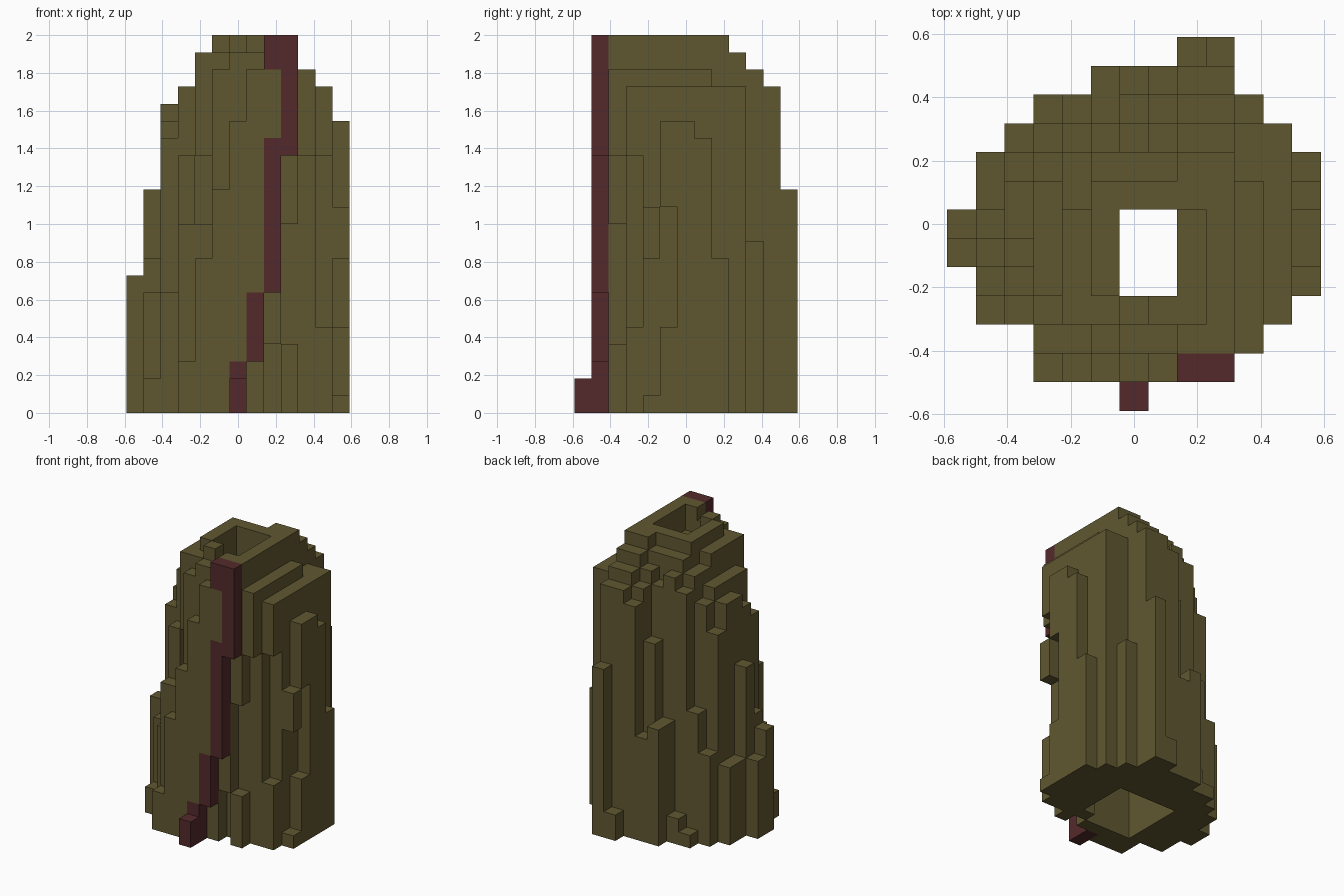
import bpy, bmesh

if "Cube" in bpy.data.objects:
    bpy.data.objects.remove(bpy.data.objects["Cube"])

U = 1 / 11            # block size: 13 x 13 x 22 blocks


def material(name, col):
    m = bpy.data.materials.new(name)
    m.diffuse_color = (*col, 1)
    m.use_nodes = True
    m.node_tree.nodes["Principled BSDF"].inputs["Base Color"].default_value = m.diffuse_color
    return m


def cells(boxes):
    """Blocks in boxes given as inclusive x, inclusive y, half-open z."""
    return {(x, y, z) for x0, x1, y0, y1, z0, z1 in boxes
            for x in range(x0, x1 + 1) for y in range(y0, y1 + 1)
            for z in range(z0, z1)}


def build(name, solid, everything, mat):
    """Mesh only the exposed block faces."""
    bm = bmesh.new()
    cache = {}

    def vert(p):
        if p not in cache:
            cache[p] = bm.verts.new(((p[0] - 6.5) * U, (p[1] - 6.5) * U, p[2] * U))
        return cache[p]

    for c in sorted(solid):
        for axis in range(3):
            for side in (0, 1):
                n = list(c)
                n[axis] += 2 * side - 1
                if tuple(n) in everything:
                    continue
                quad = []
                for a, b in ((0, 0), (1, 0), (1, 1), (0, 1)):
                    p = list(c)
                    p[axis] += side
                    p[(axis + 1) % 3] += a
                    p[(axis + 2) % 3] += b
                    quad.append(vert(tuple(p)))
                bm.faces.new(quad if side else quad[::-1])
    me = bpy.data.meshes.new(name)
    bm.to_mesh(me)
    bm.free()
    me.materials.append(mat)
    ob = bpy.data.objects.new(name, me)
    bpy.context.collection.objects.link(ob)


# main tower with stepped shoulders
core = [(5, 9, 3, 7, 0, 22), (5, 7, 8, 8, 0, 21), (8, 9, 8, 8, 0, 22),
        (6, 7, 2, 2, 0, 21), (5, 5, 2, 2, 0, 20), (8, 8, 2, 2, 4, 22),
        (9, 9, 2, 2, 15, 22), (4, 4, 3, 6, 0, 21), (4, 4, 7, 8, 0, 20),
        (3, 4, 2, 2, 0, 11), (3, 3, 3, 3, 0, 15), (3, 3, 4, 7, 0, 19),
        (3, 3, 8, 8, 0, 18), (4, 4, 9, 9, 0, 19), (5, 5, 9, 9, 0, 20),
        (6, 6, 9, 9, 0, 19), (7, 7, 9, 9, 0, 20), (8, 9, 9, 9, 0, 21),
        (10, 10, 3, 7, 0, 20), (10, 10, 8, 9, 0, 19)]
# front slope left of the vein
front = [(3, 3, 1, 1, 0, 3), (4, 4, 1, 1, 0, 9), (5, 5, 1, 1, 0, 13),
         (6, 6, 1, 1, 3, 17), (7, 7, 1, 1, 7, 20), (8, 8, 1, 1, 16, 20),
         (9, 9, 2, 2, 0, 4), (10, 10, 2, 2, 15, 20), (9, 9, 2, 2, 11, 15)]
# right side ribs
right = [(11, 11, 4, 9, 0, 19), (11, 11, 3, 3, 15, 19), (11, 11, 3, 3, 0, 5),
         (12, 12, 6, 6, 0, 17), (12, 12, 5, 5, 12, 17), (12, 12, 5, 5, 0, 5),
         (12, 12, 4, 4, 9, 12), (12, 12, 4, 4, 0, 1), (12, 12, 7, 7, 0, 16),
         (12, 12, 8, 8, 0, 9), (10, 10, 10, 10, 0, 10)]
# back ribs
back = [(8, 9, 10, 10, 0, 20), (7, 7, 10, 10, 0, 19), (6, 6, 10, 10, 0, 15),
        (5, 5, 10, 10, 0, 9), (4, 4, 10, 10, 0, 2), (3, 3, 10, 10, 0, 1),
        (3, 3, 9, 9, 0, 10), (8, 9, 11, 11, 0, 19), (7, 7, 11, 11, 0, 18),
        (6, 6, 11, 11, 0, 8), (5, 5, 11, 11, 0, 9), (9, 9, 12, 12, 0, 13),
        (8, 8, 12, 12, 0, 2)]
# left ribs
left = [(2, 2, 3, 3, 0, 7), (1, 1, 3, 3, 0, 2), (2, 2, 4, 4, 0, 16),
        (2, 2, 5, 5, 0, 17), (2, 2, 6, 7, 0, 18), (2, 2, 8, 8, 0, 16),
        (2, 2, 9, 9, 0, 7), (1, 1, 4, 4, 0, 7), (1, 1, 5, 5, 0, 9),
        (1, 1, 6, 6, 0, 13), (1, 1, 7, 8, 0, 6), (0, 0, 5, 5, 0, 8),
        (0, 0, 6, 6, 0, 6)]
# hollow: wide below, narrow throat, open crater on top
hollow = [(4, 7, 3, 7, 0, 15), (8, 8, 4, 7, 0, 15), (6, 7, 4, 6, 15, 22),
          (8, 8, 4, 6, 20, 22), (7, 8, 3, 3, 20, 22), (5, 5, 3, 3, 21, 22)]
# winding vein down the front
vein = cells([(6, 6, 0, 0, 0, 2), (6, 6, 1, 1, 0, 3), (7, 7, 1, 1, 3, 7),
              (8, 8, 1, 1, 7, 16), (9, 9, 1, 1, 15, 22), (8, 8, 1, 1, 20, 22)])
rock = cells(core + front + right + back + left) - cells(hollow) - vein

both = rock | vein
build("hollow_trunk", rock, both, material("olive brown", (0.117, 0.097, 0.030)))
build("winding_vein", vein, both, material("dark red", (0.088, 0.023, 0.024)))
